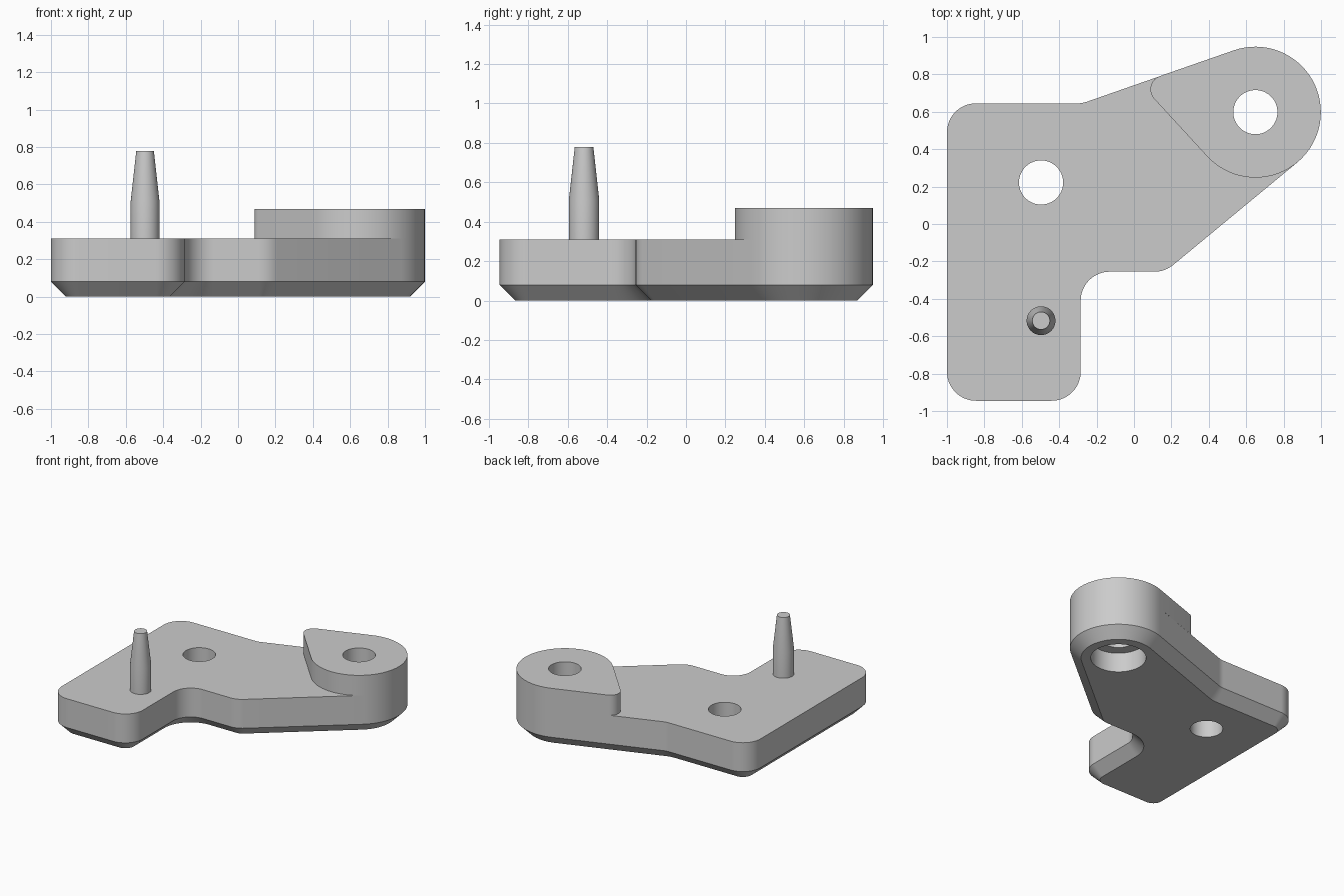
import bpy, bmesh, math

if "Cube" in bpy.data.objects:
    bpy.data.objects.remove(bpy.data.objects["Cube"])

steel = bpy.data.materials.new("light_grey")
steel.diffuse_color = (0.6, 0.6, 0.6, 1)
steel.use_nodes = True
steel.node_tree.nodes["Principled BSDF"].inputs["Base Color"].default_value = steel.diffuse_color


def outline(arcs, inset=0.0):
    """Points of a loop made of tangent arcs (cx, cy, signed radius, start, end normal angle)."""
    pts = []
    for cx, cy, r, a0, a1 in arcs:
        n = max(4, math.ceil(abs(a1 - a0) / 5))
        for i in range(n + 1):
            a = math.radians(a0 + (a1 - a0) * i / n)
            p = (cx + (r - inset) * math.cos(a), cy + (r - inset) * math.sin(a))
            if not pts or math.dist(p, pts[-1]) > 1e-4:
                pts.append(p)
    return pts


def circle(cx, cy, r, n=64):
    return [(cx + r * math.cos(2 * math.pi * i / n),
             cy + r * math.sin(2 * math.pi * i / n)) for i in range(n)]


def solid(name, walls, bottom=True):
    """Each wall is a stack of (z, loop); the first is the outside, the rest are holes."""
    bm = bmesh.new()
    low, high = [], []
    for wall in walls:
        rings = [[bm.verts.new((x, y, z)) for x, y in loop] for z, loop in wall]
        for a, b in zip(rings, rings[1:]):
            for i in range(len(a)):
                j = (i + 1) % len(a)
                bm.faces.new((a[i], a[j], b[j], b[i]))
        for ring, edges in ((rings[0], low), (rings[-1], high)):
            edges += [bm.edges.get((ring[i - 1], ring[i])) for i in range(len(ring))]
    for edges in ([low, high] if bottom else [high]):
        bmesh.ops.triangle_fill(bm, edges=edges, use_beauty=True, use_dissolve=False)
    bmesh.ops.recalc_face_normals(bm, faces=bm.faces)
    mesh = bpy.data.meshes.new(name)
    bm.to_mesh(mesh)
    bm.free()
    mesh.materials.append(steel)
    ob = bpy.data.objects.new(name, mesh)
    bpy.context.collection.objects.link(ob)
    bpy.ops.object.select_all(action='DESELECT')
    ob.select_set(True)
    bpy.context.view_layer.objects.active = ob
    bpy.ops.object.shade_smooth_by_angle(angle=math.radians(20))
    return ob


TOP, BOSS_TOP, CHAMFER = 0.31, 0.47, 0.08
BX, BY, BR = 0.649, 0.598, 0.35      # boss centre and radius
R = 0.155                            # corner fillets
LOWER, UPPER = -50.4, 109.4          # normals of the two arm edges

# Plate outline, anticlockwise from the front left corner
plate_arcs = [
    (-0.845, -0.79, R, 180, 270),
    (-0.44, -0.79, R, 270, 360),
    (-0.13, -0.41, -R, 0, -90),
    (0.11, -0.10, R, -90, LOWER),
    (BX, BY, BR, LOWER, UPPER),
    (-0.303, 0.80, -R, UPPER, 90),
    (-0.845, 0.49, R, 90, 180),
]
full = outline(plate_arcs)

# Chamfered plate with a plain hole and a counterbored hole under the boss
solid("base_plate", [
    [(0, outline(plate_arcs, CHAMFER)), (CHAMFER, full), (TOP, full)],
    [(0, circle(-0.497, 0.222, 0.118)), (TOP, circle(-0.497, 0.222, 0.118))],
    [(0, circle(BX, BY, 0.2)), (0.155, circle(BX, BY, 0.2)),
     (0.155, circle(BX, BY, 0.118)), (TOP, circle(BX, BY, 0.118))],
])

# Raised teardrop boss, flush with the arm edges
boss = outline([
    (BX, BY, BR, -137.4, LOWER),
    (BX, BY, BR, LOWER, UPPER),
    (0.163, 0.720, 0.075, UPPER, 222.6),
])
solid("raised_boss", [
    [(TOP, boss), (BOSS_TOP, boss)],
    [(TOP, circle(BX, BY, 0.118)), (BOSS_TOP, circle(BX, BY, 0.118))],
], bottom=False)

# Tapered locating pin
solid("locating_pin", [
    [(z, circle(-0.497, -0.517, r, 48)) for z, r in ((TOP, 0.077), (0.51, 0.077), (0.78, 0.047))],
], bottom=False)
